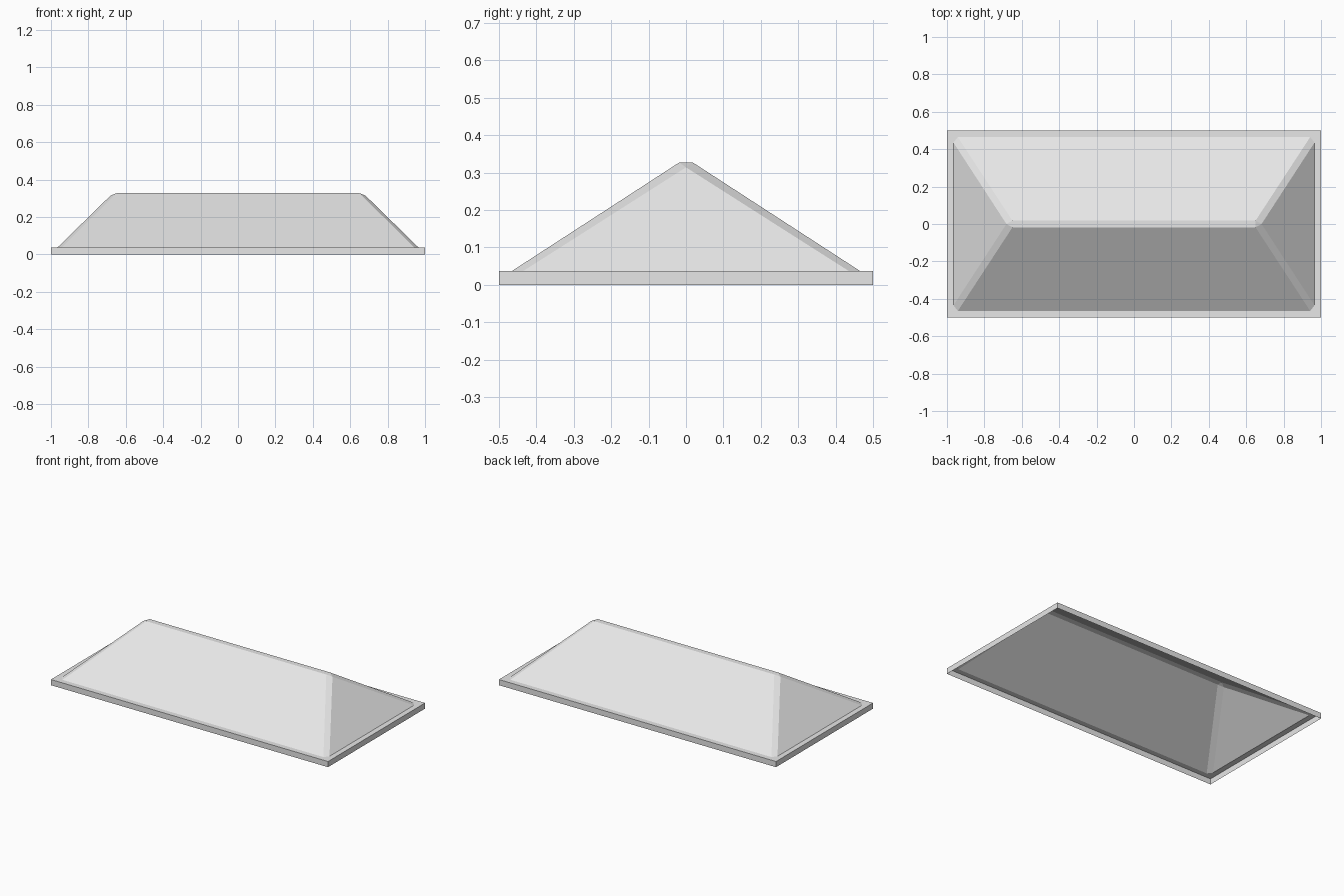
import bpy
import bmesh

# Remove the default cube
cube = bpy.data.objects.get("Cube")
if cube:
    bpy.data.objects.remove(cube, do_unlink=True)

grey = bpy.data.materials.new("light grey")
grey.use_nodes = True
colour = (0.8, 0.8, 0.8, 1)
grey.diffuse_color = colour
grey.node_tree.nodes["Principled BSDF"].inputs["Base Color"].default_value = colour

RIM_TOP = 0.037
QUADRANTS = [(1, 1), (-1, 1), (-1, -1), (1, -1)]


def corners(x, y, z):
    """The four mirrored copies of a point, in counter-clockwise order."""
    return [(x * sx, y * sy, z) for sx, sy in QUADRANTS]


def make_part(name, faces):
    """Build a flat-shaded open shell from polygons given as point lists."""
    bm = bmesh.new()
    for points in faces:
        bm.faces.new([bm.verts.new(p) for p in points])
    bmesh.ops.remove_doubles(bm, verts=bm.verts, dist=0.0001)
    mesh = bpy.data.meshes.new(name)
    bm.to_mesh(mesh)
    bm.free()
    mesh.materials.append(grey)
    obj = bpy.data.objects.new(name, mesh)
    bpy.context.collection.objects.link(obj)
    return obj


# Key rings: outer rim, and the chamfered base of the hipped roof
low = corners(1, 0.5, 0)
high = corners(1, 0.5, RIM_TOP)
long_base = corners(0.942, 0.465, RIM_TOP)   # ends of front and back slopes
end_base = corners(0.965, 0.435, RIM_TOP)    # ends of the side slopes
ridge = corners(0.65, 0.018, 0.327)
peaks = [(0.682, 0, 0.314), (-0.682, 0, 0.314)]

# Rim: thin vertical skirt with a flat flange, open underneath
rim = []
for i in range(4):
    j = (i + 1) % 4
    rim.append([low[i], low[j], high[j], high[i]])
    base = long_base if i % 2 == 0 else end_base
    rim.append([high[i], high[j], base[j], base[i]])
    pair = [end_base[i], long_base[i]]
    if i % 2:
        pair.reverse()
    rim.append([high[i], pair[1], pair[0]])
make_part("rim_skirt", rim)

# Roof: slopes, bevelled hips and a narrow flat ridge
roof = [ridge]
for i in (0, 2):
    roof.append([long_base[i], long_base[i + 1], ridge[i + 1], ridge[i]])
for peak, (a, b) in zip(peaks, ((3, 0), (1, 2))):
    roof.append([end_base[a], end_base[b], peak])
    roof.append([peak, ridge[b], ridge[a]])
    roof.append([end_base[b], long_base[b], ridge[b], peak])
    roof.append([long_base[a], end_base[a], peak, ridge[a]])
make_part("hipped_roof", roof)
